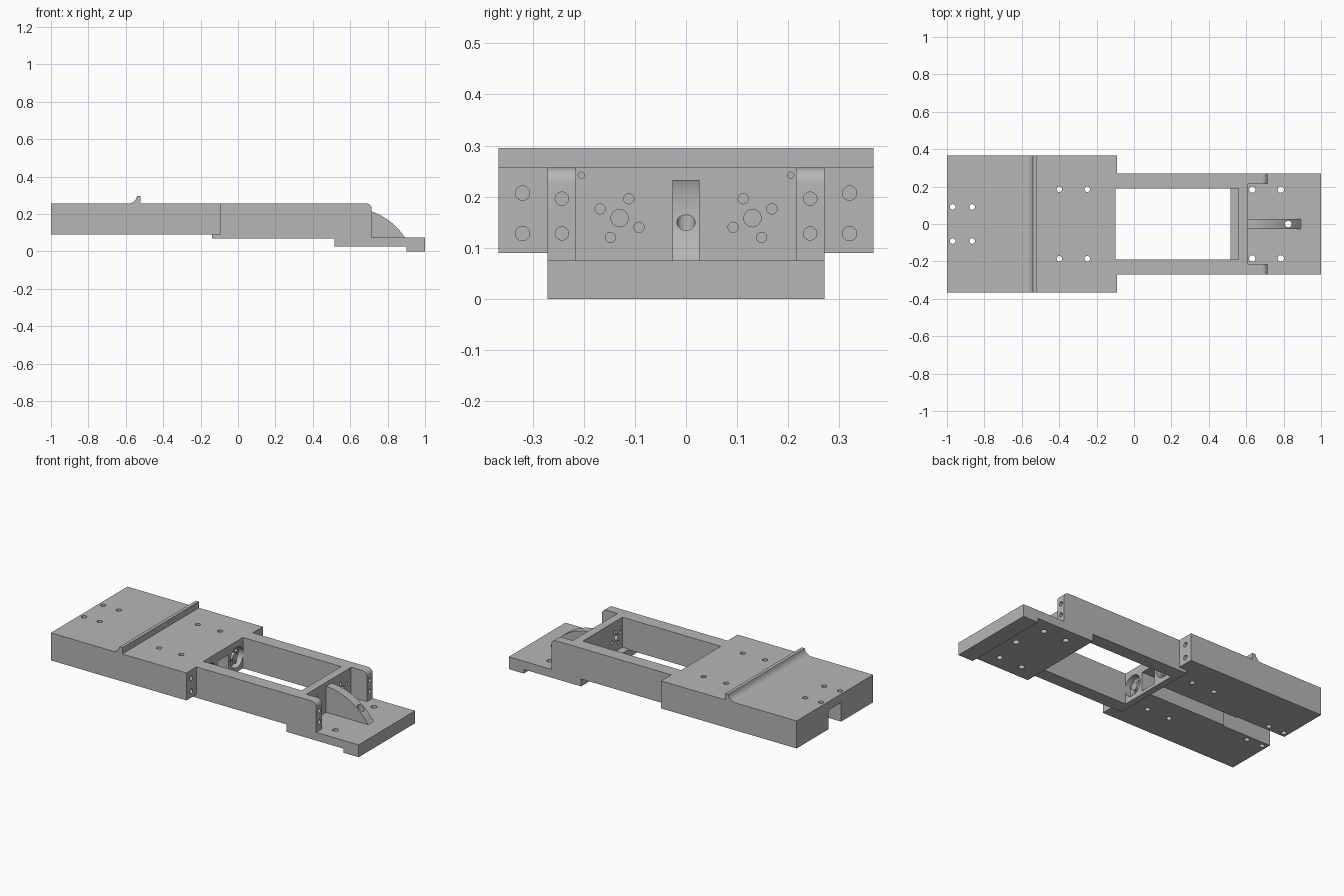
import bpy, bmesh, math
from mathutils import Matrix, Vector

if "Cube" in bpy.data.objects:
    bpy.data.objects.remove(bpy.data.objects["Cube"], do_unlink=True)

grey = bpy.data.materials.new("machined grey")
grey.use_nodes = True
grey.diffuse_color = (0.47, 0.47, 0.47, 1)
grey.node_tree.nodes["Principled BSDF"].inputs["Base Color"].default_value = (0.47, 0.47, 0.47, 1)


def new_object(name, bm):
    bmesh.ops.recalc_face_normals(bm, faces=bm.faces)
    mesh = bpy.data.meshes.new(name)
    bm.to_mesh(mesh)
    bm.free()
    mesh.materials.append(grey)
    obj = bpy.data.objects.new(name, mesh)
    bpy.context.collection.objects.link(obj)
    return obj


def extrude_profile(name, points, half_width):
    """Extrude an x-z outline symmetrically along y."""
    bm = bmesh.new()
    face = bm.faces.new([bm.verts.new((x, -half_width, z)) for x, z in points])
    result = bmesh.ops.extrude_face_region(bm, geom=[face])
    verts = [v for v in result["geom"] if isinstance(v, bmesh.types.BMVert)]
    bmesh.ops.translate(bm, verts=verts, vec=(0, 2 * half_width, 0))
    return new_object(name, bm)


def arc(cx, cz, radius, start, end, steps=10):
    angles = [math.radians(start + (end - start) * i / steps) for i in range(steps + 1)]
    return [(cx + radius * math.cos(a), cz + radius * math.sin(a)) for a in angles]


def add_box(bm, x, y, z):
    size = [b - a for a, b in (x, y, z)]
    centre = [(a + b) / 2 for a, b in (x, y, z)]
    matrix = Matrix.Translation(centre) @ Matrix.Diagonal((*size, 1))
    bmesh.ops.create_cube(bm, size=1, matrix=matrix)


def add_hole(bm, axis, centre, radius, depth):
    turn = Matrix.Rotation(math.pi / 2, 4, "Y") if axis == "X" else Matrix()
    bmesh.ops.create_cone(bm, cap_ends=True, segments=28, radius1=radius, radius2=radius,
                          depth=depth, matrix=Matrix.Translation(Vector(centre)) @ turn)


def cut(obj, bm):
    """Subtract the gathered shapes and bake the result."""
    cutter = new_object("cutter", bm)
    cutter.hide_render = True
    mod = obj.modifiers.new("cuts", "BOOLEAN")
    mod.operation, mod.solver, mod.object = "DIFFERENCE", "EXACT", cutter
    mod.use_self = True
    bpy.context.view_layer.update()
    graph = bpy.context.evaluated_depsgraph_get()
    mesh = bpy.data.meshes.new_from_object(obj.evaluated_get(graph))
    obj.modifiers.clear()
    obj.data = mesh
    bpy.data.objects.remove(cutter, do_unlink=True)


# Wide block with a filleted ridge across its top
block = extrude_profile(
    "wide_block",
    [(-1, 0.09), (-0.09, 0.09), (-0.09, 0.257), (-0.52, 0.257), (-0.52, 0.295), (-0.54, 0.295)]
    + arc(-0.585, 0.302, 0.045, -10, -90) + [(-1, 0.257)], 0.367)
bm = bmesh.new()
add_box(bm, (-0.10, 0), (-0.19, 0.19), (0, 0.4))
# Underside channel, a little wider towards the end
add_box(bm, (-0.67, -0.05), (-0.052, 0.052), (0, 0.205))
add_box(bm, (-1.1, -0.67), (-0.06, 0.06), (0, 0.205))
for side in (-1, 1):
    for x, y in ((-0.97, 0.091), (-0.865, 0.091), (-0.4, 0.186), (-0.25, 0.186)):
        add_hole(bm, "Z", (x, side * y, 0.2), 0.015, 0.5)
    for z in (0.128, 0.207):
        add_hole(bm, "X", (-0.09, side * 0.32, z), 0.014, 0.16)
    # Round pocket in the window wall
    add_hole(bm, "X", (-0.10, side * 0.13, 0.158), 0.062, 0.07)
cut(block, bm)

# Bosses with bolt heads inside the pockets
bolts = [(-0.018, 0.038), (0.038, 0.018), (-0.038, -0.018), (0.018, -0.038)]
for side, label in ((-1, "right"), (1, "left")):
    bm = bmesh.new()
    add_hole(bm, "X", (-0.125, side * 0.13, 0.158), 0.024, 0.03)
    for dy, dz in bolts:
        add_hole(bm, "X", (-0.13, side * (0.13 + dy), 0.158 + dz), 0.01, 0.02)
    new_object(label + "_pocket_boss", bm)

# Narrow frame: rails, cross wall, base plate and foot in one outline
frame = extrude_profile(
    "narrow_frame",
    [(-0.14, 0.07), (0.515, 0.07), (0.515, 0.025), (0.9, 0.025), (0.9, 0), (1, 0),
     (1, 0.075), (0.715, 0.075)] + arc(0.685, 0.227, 0.03, 0, 90, 8)
    + [(-0.09, 0.257), (-0.09, 0.09), (-0.14, 0.09)], 0.271)
bm = bmesh.new()
add_box(bm, (-0.10, 0.515), (-0.19, 0.19), (-0.1, 0.4))
add_box(bm, (0.5, 0.56), (-0.19, 0.19), (0.075, 0.4))
add_box(bm, (0.61, 0.8), (-0.215, 0.215), (0.075, 0.4))
cut(frame, bm)

# Frame holes: base plate, cross wall and flange ends
bm = bmesh.new()
add_hole(bm, "Z", (0.825, 0, 0.05), 0.018, 0.2)
for side in (-1, 1):
    for x in (0.632, 0.785):
        add_hole(bm, "Z", (x, side * 0.184, 0.05), 0.017, 0.15)
    for z in (0.128, 0.196):
        add_hole(bm, "X", (0.715, side * 0.243, z), 0.013, 0.16)
    add_hole(bm, "X", (0.585, side * 0.13, 0.158), 0.017, 0.1)
    add_hole(bm, "X", (0.61, side * 0.205, 0.242), 0.006, 0.06)
    for dy, dz in bolts:
        add_hole(bm, "X", (0.585, side * (0.13 + dy), 0.158 + dz), 0.01, 0.1)
cut(frame, bm)

# Curved gusset bracing the cross wall
gusset = extrude_profile(
    "gusset", [(0.605, 0.075), (0.893, 0.075)] + arc(0.60, -0.115, 0.348, 33.5, 88, 16)
    + [(0.605, 0.233)], 0.026)
bm = bmesh.new()
add_hole(bm, "Z", (0.825, 0, 0.15), 0.018, 0.4)
cut(gusset, bm)

# Smooth curved walls while keeping machined edges crisp
for obj in bpy.context.scene.objects:
    obj.select_set(obj.type == "MESH")
bpy.context.view_layer.objects.active = frame
bpy.ops.object.shade_smooth_by_angle(angle=math.radians(30))
